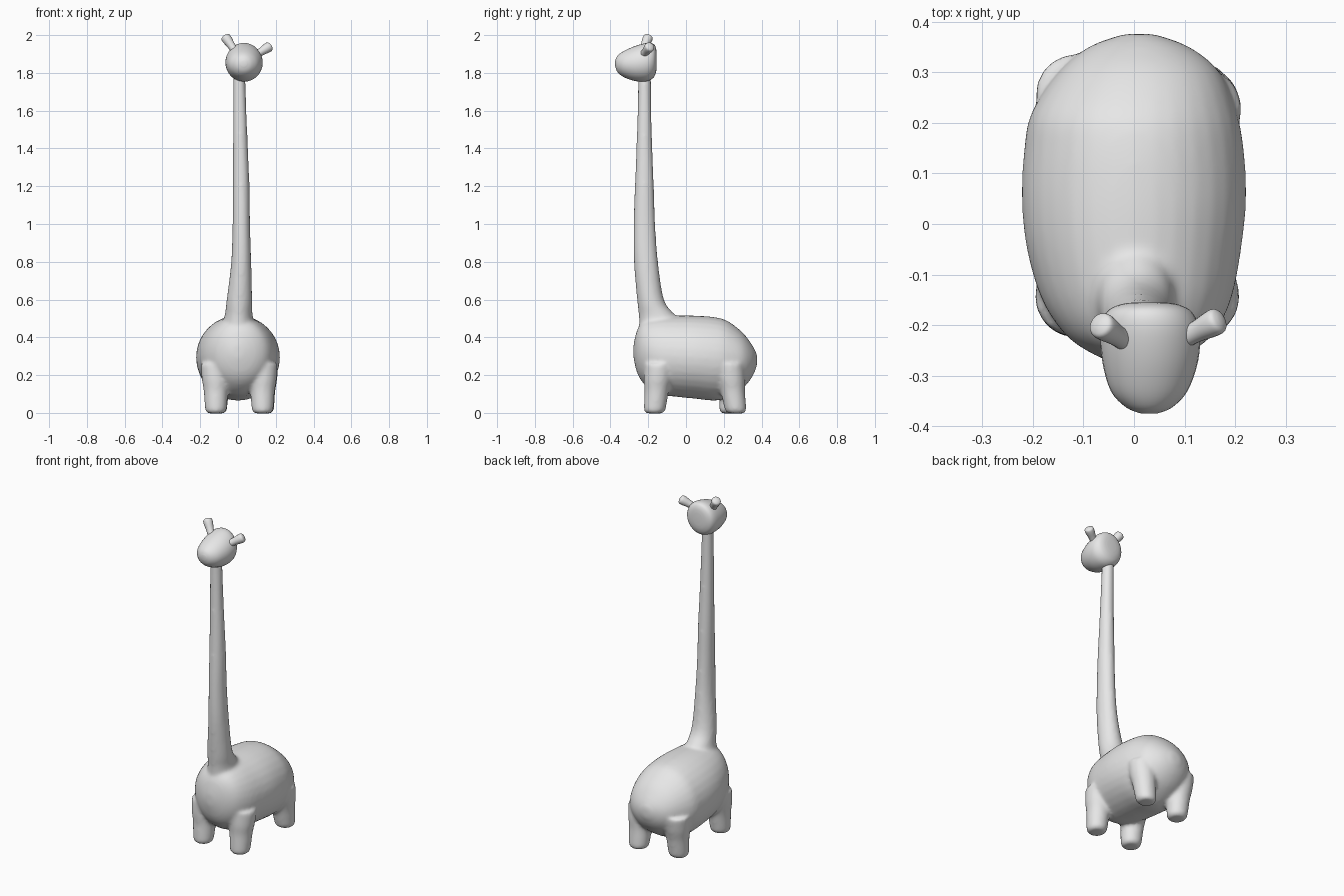
import bpy
import bmesh
from math import cos, sin, pi
from mathutils import Vector

cube = bpy.data.objects.get("Cube")
if cube:
    bpy.data.objects.remove(cube, do_unlink=True)

GREY = (0.8, 0.8, 0.8, 1.0)
material = bpy.data.materials.new("plain_grey")
material.use_nodes = True
material.diffuse_color = GREY
material.node_tree.nodes["Principled BSDF"].inputs["Base Color"].default_value = GREY

X, Y, Z = Vector((1, 0, 0)), Vector((0, 1, 0)), Vector((0, 0, 1))


def smooth_rows(rows, steps=4):
    """Pass a smooth curve through a short list of section settings."""
    result = []
    last = len(rows) - 1
    for i in range(last):
        before, start = rows[max(i - 1, 0)], rows[i]
        end, after = rows[i + 1], rows[min(i + 2, last)]
        for step in range(steps):
            t = step / steps
            result.append([
                b + 0.5 * t * (c - a + t * (2 * a - 5 * b + 4 * c - d + t * (3 * (b - c) + d - a)))
                for a, b, c, d in zip(before, start, end, after)])
    result.append(list(rows[last]))
    return result


def loft(bm, sections, sides=32):
    """Skin elliptical sections, each a centre and two half axes."""
    rings = []
    for centre, u, v in sections:
        angles = [2 * pi * k / sides for k in range(sides)]
        rings.append([bm.verts.new(centre + u * cos(a) + v * sin(a)) for a in angles])
    for low, high in zip(rings, rings[1:]):
        for k in range(sides):
            n = (k + 1) % sides
            bm.faces.new((low[k], low[n], high[n], high[k]))
    bm.faces.new(rings[0])
    bm.faces.new(rings[-1])


def lengthwise(rows):
    """Sections along y from: y, x, half width, bottom, top."""
    return [(Vector((x, y, (bottom + top) / 2)), X * half, Z * (top - bottom) / 2)
            for y, x, half, bottom, top in smooth_rows(rows)]


def upright(rows):
    """Sections along z from: z, right, left, front, back."""
    return [(Vector(((right + left) / 2, (front + back) / 2, z)),
             X * (left - right) / 2, Y * (back - front) / 2)
            for z, right, left, front, back in smooth_rows(rows)]


def finish(name, bm):
    """Turn the built mesh into a smooth, coloured object."""
    bmesh.ops.recalc_face_normals(bm, faces=bm.faces)
    for face in bm.faces:
        face.smooth = True
    mesh = bpy.data.meshes.new(name)
    bm.to_mesh(mesh)
    bm.free()
    mesh.materials.append(material)
    obj = bpy.data.objects.new(name, mesh)
    bpy.context.collection.objects.link(obj)
    return obj


# Torso: a plump barrel with a slightly sagging belly
bm = bmesh.new()
loft(bm, lengthwise([
    (-0.278, 0, 0.03, 0.29, 0.36),
    (-0.258, 0.01, 0.09, 0.21, 0.44),
    (-0.22, 0.01, 0.145, 0.15, 0.49),
    (-0.15, 0.005, 0.187, 0.1, 0.51),
    (-0.05, 0, 0.212, 0.085, 0.515),
    (0.05, 0, 0.222, 0.075, 0.515),
    (0.15, 0, 0.217, 0.065, 0.507),
    (0.22, 0, 0.203, 0.08, 0.487),
    (0.3, 0.01, 0.16, 0.13, 0.425),
    (0.35, 0.01, 0.1, 0.19, 0.36),
    (0.376, 0.01, 0.03, 0.25, 0.31)]))

# Neck: long taper flaring into the shoulders
loft(bm, upright([
    (0.36, -0.1, 0.1, -0.245, 0),
    (0.46, -0.085, 0.088, -0.248, -0.01),
    (0.52, -0.07, 0.077, -0.25, -0.06),
    (0.6, -0.06, 0.075, -0.259, -0.117),
    (0.8, -0.036, 0.07, -0.276, -0.148),
    (1, -0.029, 0.064, -0.278, -0.163),
    (1.2, -0.028, 0.061, -0.271, -0.17),
    (1.4, -0.027, 0.053, -0.263, -0.178),
    (1.6, -0.027, 0.045, -0.257, -0.183),
    (1.8, -0.027, 0.038, -0.253, -0.185)]))

# Four stubby legs, widening upwards
for foot_x, foot_y in ((-0.117, -0.167), (0.13, -0.167), (-0.115, 0.232), (0.133, 0.265)):
    inward = -0.03 if foot_y > 0.25 else 0.02
    loft(bm, [
        (Vector((foot_x, foot_y + inward * z / 0.2, z)), X * r, Y * r)
        for z, r in smooth_rows([(-0.003, 0.038), (0.01, 0.055), (0.05, 0.06),
                                 (0.12, 0.065), (0.18, 0.075), (0.26, 0.08)])])

# Fuse torso, neck and legs into one soft skin
body = finish("body_neck_and_legs", bm)
remesh = body.modifiers.new("fuse", "REMESH")
remesh.mode = "VOXEL"
remesh.voxel_size = 0.01
remesh.use_smooth_shade = True
soften = body.modifiers.new("soften", "SMOOTH")
soften.factor = 0.5
soften.iterations = 9

# Head: an egg with the muzzle pointing forward
bm = bmesh.new()
loft(bm, lengthwise([
    (-0.375, 0.03, 0.015, 1.835, 1.865),
    (-0.363, 0.03, 0.045, 1.805, 1.89),
    (-0.33, 0.03, 0.076, 1.778, 1.915),
    (-0.27, 0.032, 0.095, 1.757, 1.942),
    (-0.21, 0.032, 0.098, 1.755, 1.958),
    (-0.175, 0.03, 0.085, 1.772, 1.955),
    (-0.16, 0.03, 0.06, 1.8, 1.935),
    (-0.155, 0.03, 0.03, 1.83, 1.905)]))
finish("head", bm)

# Ears: small blunt pegs on the tilted head
for name, base, tip in (
        ("right_ear", (-0.012, -0.235, 1.91), (-0.07, -0.197, 1.995)),
        ("left_ear", (0.09, -0.23, 1.892), (0.172, -0.188, 1.943))):
    start, axis = Vector(base), Vector(tip) - Vector(base)
    turn = axis.to_track_quat("Z", "Y")
    bm = bmesh.new()
    loft(bm, [(start + axis * t, turn @ X * r, turn @ Y * r)
              for t, r in smooth_rows([(0, 0.02), (0.4, 0.021), (0.75, 0.026),
                                       (0.93, 0.025), (1, 0.014), (1.02, 0.003)])], 20)
    finish(name, bm)
